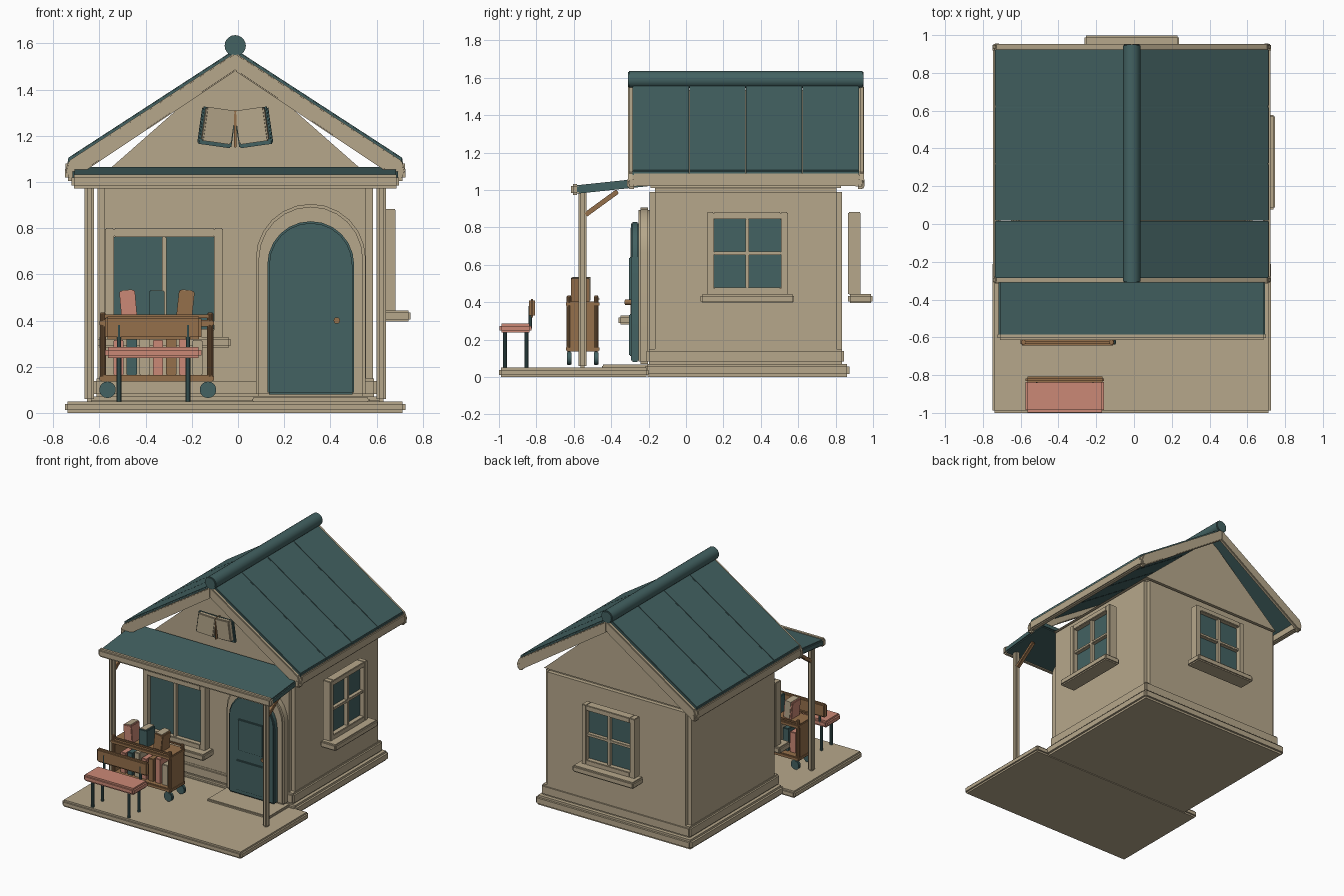
import bpy, bmesh
from math import pi, cos, sin, radians
from mathutils import Matrix, Vector

cube = bpy.data.objects.get("Cube")
if cube:
    bpy.data.objects.remove(cube)


def material(name, rgb):
    m = bpy.data.materials.new(name)
    m.use_nodes = True
    m.diffuse_color = (*rgb, 1)
    m.node_tree.nodes["Principled BSDF"].inputs["Base Color"].default_value = (*rgb, 1)
    return m


CREAM = material("warm cream", (0.47, 0.39, 0.26))
TEAL = material("dark teal", (0.056, 0.122, 0.122))
PINK = material("dusty pink", (0.60, 0.25, 0.18))
WOOD = material("brown wood", (0.30, 0.16, 0.07))
CX = -0.012  # centre line of the house
made = []


def finish(name, bm, mat, bevel=0.0, m=None):
    if bevel:
        bmesh.ops.bevel(bm, geom=[e for e in bm.edges if len(e.link_faces) == 2 and e.calc_face_angle() > 0.6],
                        offset=bevel, segments=2, affect='EDGES', clamp_overlap=True)
    if m:
        bm.transform(m)
    bmesh.ops.recalc_face_normals(bm, faces=bm.faces)
    me = bpy.data.meshes.new(name)
    bm.to_mesh(me)
    bm.free()
    me.materials.append(mat)
    ob = bpy.data.objects.new(name, me)
    bpy.context.collection.objects.link(ob)
    made.append(ob)
    return ob


def box(name, x, y, z, mat, bevel=0.006, m=None, turn=None):
    """Box from (min, max) pairs; turn is an optional rotation about its centre."""
    bm = bmesh.new()
    bmesh.ops.create_cube(bm, size=1)
    bm.transform(Matrix.Diagonal((x[1] - x[0], y[1] - y[0], z[1] - z[0], 1)))
    place = Matrix.Translation([(a + b) / 2 for a, b in (x, y, z)])
    if turn:
        place = place @ turn
    return finish(name, bm, mat, bevel, (m @ place) if m else place)


def prism(name, pts, y0, y1, mat, bevel=0.0):
    """Extrude an outline in x, z along y."""
    bm = bmesh.new()
    face = bm.faces.new([bm.verts.new((px, y0, pz)) for px, pz in pts])
    ext = bmesh.ops.extrude_face_region(bm, geom=[face])
    bmesh.ops.translate(bm, vec=(0, y1 - y0, 0), verts=[v for v in ext["geom"] if isinstance(v, bmesh.types.BMVert)])
    return finish(name, bm, mat, bevel)


def rod(name, a, b, r, mat, sides=16, bevel=0.0):
    a, b = Vector(a), Vector(b)
    bm = bmesh.new()
    bmesh.ops.create_cone(bm, cap_ends=True, segments=sides, radius1=r, radius2=r, depth=(b - a).length)
    m = Matrix.Translation((a + b) / 2) @ (b - a).to_track_quat('Z', 'Y').to_matrix().to_4x4()
    return finish(name, bm, mat, bevel, m)


def arch(cx, half, z0, spring, n=12):
    curve = [(cx + half * cos(pi * i / n), spring + half * sin(pi * i / n)) for i in range(n + 1)]
    return [(cx - half, z0), (cx + half, z0)] + curve


# Ground slabs, walls and gable
box("porch_slab", (-0.75, 0.725), (-1, -0.2), (0, 0.05), CREAM, 0.012)
box("house_base", (CX - 0.64, CX + 0.64), (-0.22, 0.875), (0, 0.07), CREAM, 0.015)
box("wall_skirting", (CX - 0.613, CX + 0.613), (-0.21, 0.845), (0.07, 0.15), CREAM, 0.012)
box("walls", (CX - 0.597, CX + 0.597), (-0.195, 0.835), (0.06, 1.02), CREAM, 0.03)
prism("gable", [(CX - 0.597, 1.01), (CX + 0.597, 1.01), (CX, 1.535)], -0.19, 0.83, CREAM)

# Main roof: four panels per side, fascias, barge boards and ridge
TOP, SLOPE, HALF = 1.575, 0.65, 0.725
for side, label in ((-1, "right"), (1, "left")):
    outline = [(CX, TOP), (CX + side * HALF, TOP - SLOPE * HALF),
               (CX + side * HALF, TOP - SLOPE * HALF - 0.05), (CX, TOP - 0.055)]
    for i in range(4):
        y = -0.285 + i * 0.3025
        prism(f"roof_panel_{label}_{i + 1}", outline, y, y + 0.3015, TEAL, 0.004)
    edge = sorted((CX + side * 0.695, CX + side * 0.735))
    box(f"eave_fascia_{label}", edge, (-0.285, 0.93), (1.02, 1.088), CREAM, 0.008)
    for y in (-0.315, 0.905):
        box(f"eave_cap_{label}", sorted((CX + side * 0.69, CX + side * 0.738)), (y, y + 0.05),
            (1.005, 1.07), CREAM, 0.014)
    for y, where in ((-0.31, "front"), (0.925, "back")):
        board = [(0, 1.56), (0.72, 1.092), (0.738, 1.045), (0.715, 1.005), (0, 1.48)]
        prism(f"barge_board_{where}_{label}", [(CX + side * px, pz) for px, pz in board], y, y + 0.028, CREAM, 0.005)
rod("roof_ridge", (CX, -0.31, 1.59), (CX, 0.95, 1.59), 0.046, TEAL, 20, 0.006)

# Porch roof, beam, posts and braces
box("porch_roof", (CX - 0.705, CX + 0.705), (-0.6, -0.19), (1.0, 1.045), TEAL, 0.008,
    turn=Matrix.Rotation(radians(6), 4, 'X'))
box("porch_beam", (CX - 0.71, CX + 0.71), (-0.615, -0.572), (0.972, 1.032), CREAM, 0.012)
for side, label in ((-1, "right"), (1, "left")):
    x = CX + side * 0.632
    box(f"porch_post_{label}", (x - 0.02, x + 0.02), (-0.575, -0.532), (0.05, 1.0), CREAM, 0.01)
    box(f"post_brace_{label}", (x - 0.013, x + 0.013), (-0.56, -0.345), (0.916, 0.942), WOOD, 0.004,
        turn=Matrix.Rotation(radians(36), 4, 'X'))

# Arched door with surround, panels, knob and step
DX = 0.315
prism("door_surround", arch(DX, 0.238, 0.07, 0.667), -0.255, -0.19, CREAM, 0.012)
prism("door", arch(DX, 0.188, 0.08, 0.642), -0.295, -0.25, TEAL, 0.008)
box("door_panel_upper", (0.21, 0.415), (-0.305, -0.29), (0.408, 0.642), TEAL, 0.005)
box("door_panel_lower", (0.195, 0.432), (-0.305, -0.29), (0.112, 0.337), TEAL, 0.005)
rod("door_knob", (0.428, -0.33, 0.4), (0.428, -0.29, 0.4), 0.014, WOOD, 12, 0.004)
box("door_step", (0.06, 0.57), (-0.45, -0.2), (0.045, 0.066), CREAM, 0.006)


def window(name, loc, turn, half, z0, z1, crossbar):
    """Window facing -y in its own frame, its back at y = 0."""
    m = Matrix.Translation(loc) @ Matrix.Rotation(turn, 4, 'Z')
    t, d = 0.038, -0.066
    for s in (-1, 1):
        box(name + "_jamb", sorted((s * half, s * (half - t))), (d, 0), (z0, z1), CREAM, 0.004, m)
    for z in (z0, z1 - t):
        box(name + "_rail", (t - half, half - t), (d, 0), (z, z + t), CREAM, 0.004, m)
    box(name + "_glass", (t - half, half - t), (-0.03, -0.005), (z0 + t, z1 - t), TEAL, 0, m)
    box(name + "_mullion", (-0.01, 0.01), (-0.058, -0.01), (z0 + t, z1 - t), CREAM, 0.003, m)
    if crossbar:
        mid = (z0 + z1) / 2
        box(name + "_crossbar", (t - half, half - t), (-0.058, -0.01), (mid - 0.01, mid + 0.01), CREAM, 0.003, m)
    box(name + "_sill", (-half - 0.033, half + 0.033), (-0.13, 0), (z0 - 0.045, z0 + 0.003), CREAM, 0.009, m)


window("front_window", (-0.32, -0.23, 0), 0, 0.255, 0.325, 0.8, False)
window("side_window", (0.617, 0.328, 0), pi / 2, 0.217, 0.44, 0.882, True)
window("back_window", (CX, 0.867, 0), pi, 0.217, 0.44, 0.882, True)

# Open book sign on the gable
for side, label in ((-1, "right"), (1, "left")):
    tilt = Matrix.Rotation(radians(-side * 8), 4, 'Y') @ Matrix.Rotation(radians(-side * 10), 4, 'Z')
    x = CX + side * 0.08
    box(f"sign_cover_{label}", (x - 0.075, x + 0.075), (-0.235, -0.215), (1.155, 1.318), TEAL, 0.006, turn=tilt)
    x = CX + side * 0.073
    box(f"sign_pages_{label}", (x - 0.065, x + 0.065), (-0.262, -0.228), (1.17, 1.318), CREAM, 0.006, turn=tilt)
box("sign_spine", (CX - 0.005, CX + 0.005), (-0.25, -0.195), (1.15, 1.31), WOOD, 0.002)

# Book cart
for x in (-0.585, -0.12):
    for y in (-0.625, -0.48):
        rod("cart_post", (x, y, 0.14), (x, y, 0.435), 0.014, WOOD, 10, 0.004)
        wx = x + (0.02 if x < -0.3 else -0.01)
        rod("cart_wheel", (wx, y - 0.012, 0.1), (wx, y + 0.012, 0.1), 0.036, TEAL, 14, 0.004)
    box("cart_side", (x - 0.01, x + 0.01), (-0.625, -0.48), (0.14, 0.385), WOOD, 0.004)
for z in (0.135, 0.375):
    box("cart_shelf", (-0.6, -0.105), (-0.642, -0.463), (z, z + 0.028), WOOD, 0.006)
for y in (-0.635, -0.475):
    box("cart_rail", (-0.585, -0.12), (y, y + 0.012), (0.41, 0.425), WOOD, 0.004)
shelf_colours = [PINK, TEAL, CREAM, PINK, WOOD, PINK, CREAM]
for i, colour in enumerate(shelf_colours):
    x = -0.54 + i * 0.057
    box("shelf_book", (x, x + 0.045), (-0.61, -0.51), (0.163, 0.315 + 0.015 * (i % 3)), colour, 0.004)
for x, colour, lean in ((-0.475, PINK, -5), (-0.352, TEAL, 0), (-0.228, WOOD, 6)):
    turn = Matrix.Rotation(radians(lean), 4, 'Y')
    box("top_book", (x - 0.034, x + 0.034), (-0.615, -0.515), (0.4, 0.53), colour, 0.004, turn=turn)
    box("top_book_pages", (x - 0.022, x + 0.022), (-0.608, -0.511), (0.41, 0.533), CREAM, 0, turn=turn)

# Bench
box("bench_seat", (-0.575, -0.158), (-0.998, -0.825), (0.237, 0.285), PINK, 0.012)
box("bench_back", (-0.575, -0.158), (-0.84, -0.808), (0.318, 0.418), WOOD, 0.01)
for x in (-0.515, -0.217):
    for y in (-0.968, -0.853):
        rod("bench_leg", (x, y, 0.05), (x, y, 0.245), 0.011, TEAL, 10)
    rod("bench_back_support", (x, -0.833, 0.26), (x, -0.833, 0.38), 0.009, TEAL, 8)

# Smooth rounded edges, keep the hard ones
bpy.ops.object.select_all(action='DESELECT')
for ob in made:
    ob.select_set(True)
bpy.context.view_layer.objects.active = made[0]
bpy.ops.object.shade_smooth_by_angle(angle=radians(35))
